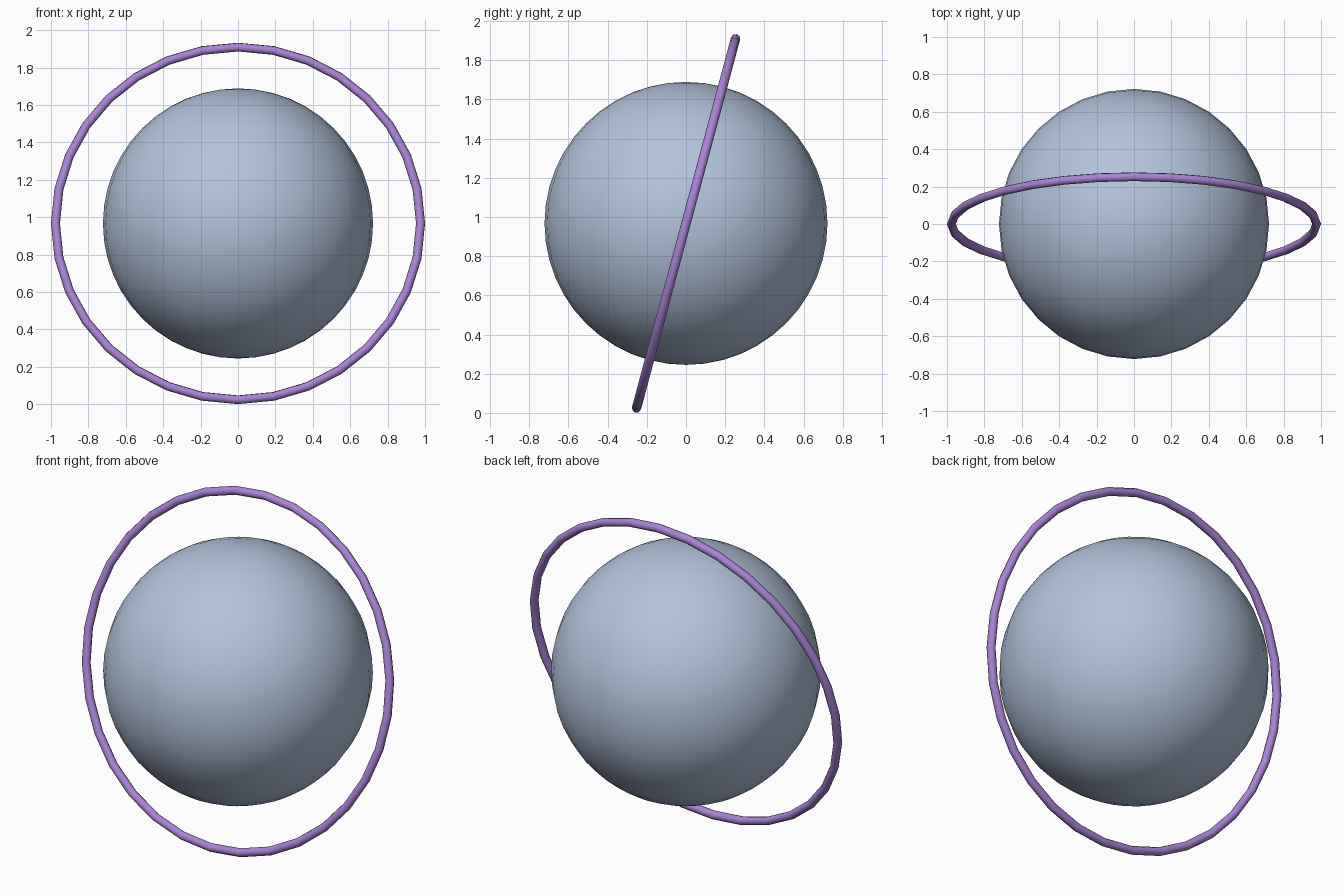
import bpy
from math import radians

if "Cube" in bpy.data.objects:
    bpy.data.objects.remove(bpy.data.objects["Cube"])

CENTRE = (0, 0, 0.967)


def finish(name, colour):
    ob = bpy.context.object
    ob.name = name
    mat = bpy.data.materials.new(name + "_colour")
    mat.diffuse_color = (*colour, 1)
    mat.use_nodes = True
    mat.node_tree.nodes["Principled BSDF"].inputs["Base Color"].default_value = mat.diffuse_color
    ob.data.materials.append(mat)
    bpy.ops.object.shade_smooth()
    return ob


# Planet body
bpy.ops.mesh.primitive_uv_sphere_add(segments=32, ring_count=24, radius=0.722,
                                     location=CENTRE)
finish("planet", (0.45, 0.55, 0.72))

# Thin orbit ring, leaning back 15 degrees from vertical
bpy.ops.mesh.primitive_torus_add(major_segments=32, minor_segments=8,
                                 major_radius=0.976, minor_radius=0.024,
                                 location=CENTRE, rotation=(radians(75), 0, 0))
finish("orbit_ring", (0.40, 0.23, 0.68))
